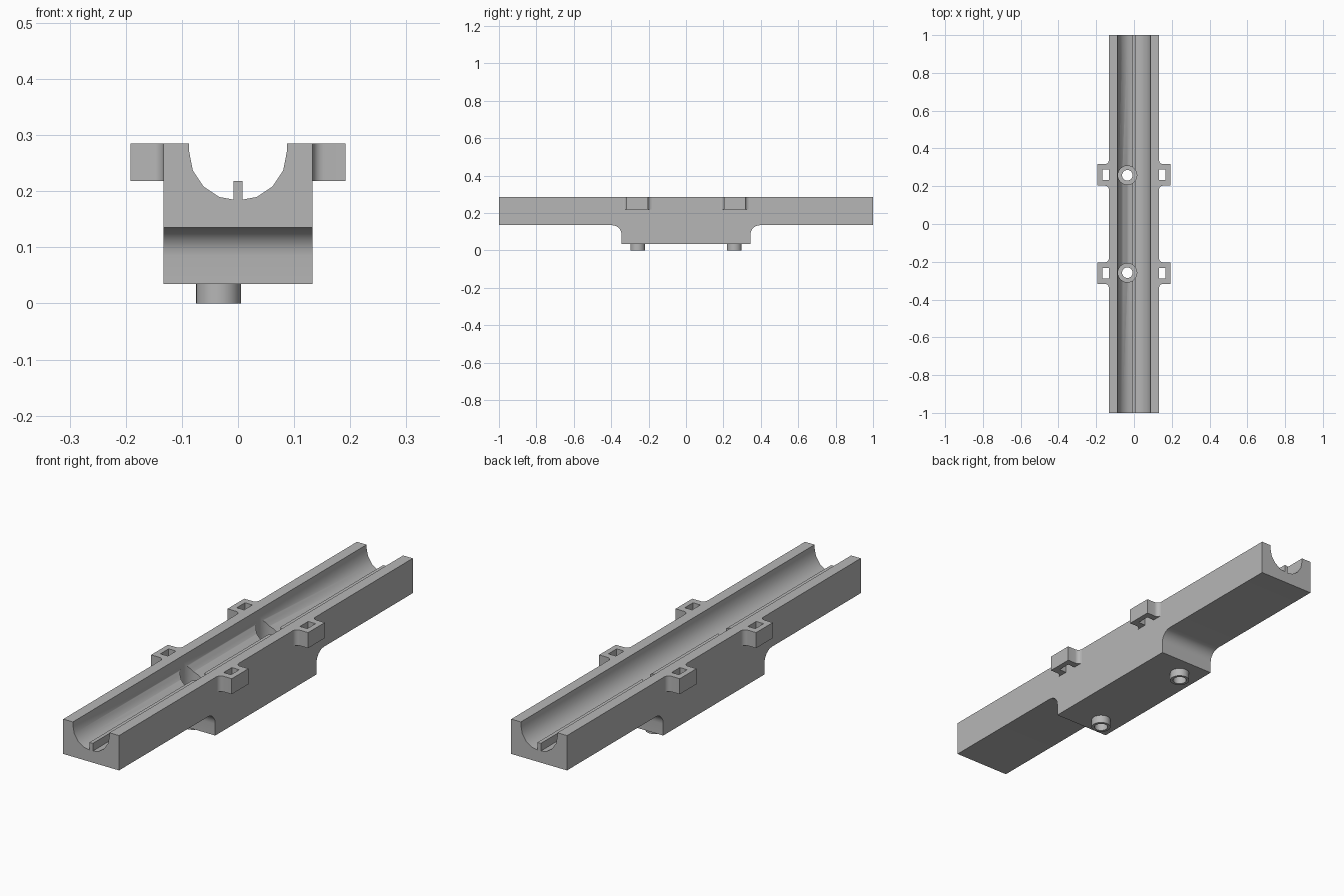
import bpy, bmesh
from math import sin, cos, pi, radians

cube = bpy.data.objects.get("Cube")
if cube:
    bpy.data.objects.remove(cube, do_unlink=True)

grey = bpy.data.materials.new("plain grey")
grey.use_nodes = True
grey.diffuse_color = (0.47, 0.47, 0.47, 1)
grey.node_tree.nodes["Principled BSDF"].inputs["Base Color"].default_value = (0.47, 0.47, 0.47, 1)


def prism(name, profile, place, start, end):
    """Extrude a 2D outline; place(a, b, t) maps it into space."""
    bm = bmesh.new()
    low = [bm.verts.new(place(a, b, start)) for a, b in profile]
    high = [bm.verts.new(place(a, b, end)) for a, b in profile]
    bm.faces.new(low)
    bm.faces.new(high)
    n = len(profile)
    for i in range(n):
        j = (i + 1) % n
        bm.faces.new((low[i], low[j], high[j], high[i]))
    bmesh.ops.recalc_face_normals(bm, faces=bm.faces)
    mesh = bpy.data.meshes.new(name)
    bm.to_mesh(mesh)
    bm.free()
    mesh.materials.append(grey)
    ob = bpy.data.objects.new(name, mesh)
    bpy.context.collection.objects.link(ob)
    return ob


def along_x(a, b, t):
    return (t, a, b)


def along_y(a, b, t):
    return (a, t, b)


def along_z(a, b, t):
    return (a, b, t)


def arc(cx, cy, r, a0, a1, n):
    return [(cx + r * cos(radians(a0 + (a1 - a0) * i / n)),
             cy + r * sin(radians(a0 + (a1 - a0) * i / n))) for i in range(n + 1)]


def circle(cx, cy, r, n=24):
    return arc(cx, cy, r, 0, 360, n)[:-1]


def rect(x0, x1, y0, y1):
    return [(x0, y0), (x1, y0), (x1, y1), (x0, y1)]


def combine(target, tool, operation):
    """Apply a boolean and discard the tool."""
    tool.hide_render = True
    mod = target.modifiers.new(operation.lower(), 'BOOLEAN')
    mod.operation = operation
    mod.solver = 'EXACT'
    mod.object = tool
    bpy.context.view_layer.objects.active = target
    bpy.ops.object.modifier_apply(modifier=mod.name)
    bpy.data.objects.remove(tool, do_unlink=True)


HALF = 0.133
TOP, BELLY, FOOT = 0.285, 0.135, 0.035
HOLE_X, HOLE_Y, LUG_Y = -0.035, 0.258, 0.26

# Body: side outline with a filleted pedestal under the middle
half_side = [(0.345, FOOT)] + arc(0.395, BELLY - 0.05, 0.05, 180, 90, 8) + [(1, BELLY), (1, TOP)]
side = half_side + [(-y, z) for y, z in reversed(half_side)]
body = prism("body", side, along_x, -HALF, HALF)

# Round-bottomed channel, leaving a thin rib along its floor
channel = arc(0, 0.27, 0.087, 180, 360, 8)
left = [p for p in channel if p[0] < -0.01]
right = [p for p in channel if p[0] > 0.01]
outline = ([(-0.087, 0.32)] + left
           + [(-0.008, 0.185), (-0.008, 0.218), (0.008, 0.218), (0.008, 0.185)]
           + right + [(0.087, 0.32)])
combine(body, prism("channel_cutter", outline, along_y, -1.1, 1.1), 'DIFFERENCE')

# Locating bosses, then counterbored screw holes through them
for s in (-1, 1):
    combine(body, prism("boss", circle(HOLE_X, s * HOLE_Y, 0.04), along_z, 0, 0.06), 'UNION')
for s in (-1, 1):
    combine(body, prism("bore", circle(HOLE_X, s * HOLE_Y, 0.028), along_z, -0.1, 0.4), 'DIFFERENCE')
    combine(body, prism("counterbore", circle(HOLE_X, s * HOLE_Y, 0.05), along_z, 0.145, 0.4), 'DIFFERENCE')


# Side lugs: flared fillets at the root, square slot beside the wall
def lug_arm(sx, y0, y1, flare):
    """One of the two arms of a lug; flare is the direction of its fillet."""
    r = 0.02
    outer, inner = (y1, y0) if flare > 0 else (y0, y1)
    fillet = arc(HALF + r, r, r, 180, 270, 5)
    pts = [(HALF, inner)] + [(x, outer + flare * y) for x, y in fillet]
    pts += [(0.192, outer), (0.192, inner)]
    return [(sx * x, y) for x, y in pts]


for sx, side_name in ((1, "left"), (-1, "right")):
    for sy, end_name in ((-1, "front"), (1, "back")):
        c = sy * LUG_Y
        name = f"{end_name}_{side_name}_lug"
        for flare, tag in ((-1, "front_arm"), (1, "back_arm")):
            y0, y1 = sorted((c + flare * 0.028, c + flare * 0.057))
            arm = prism(f"{name}_{tag}", lug_arm(sx, y0, y1, flare), along_z, 0.218, TOP)
            if flare < 0:
                lug = arm
            else:
                combine(lug, arm, 'UNION')
        x0, x1 = sorted((sx * 0.168, sx * 0.192))
        web = prism(name + "_web", rect(x0, x1, c - 0.028, c + 0.028), along_z, 0.218, TOP)
        combine(lug, web, 'UNION')
        lug.name = name

# Smooth curved surfaces, keep edges crisp
bpy.ops.object.select_all(action='DESELECT')
for ob in bpy.context.collection.objects:
    if ob.type == 'MESH' and ob.data.materials and ob.data.materials[0] == grey:
        ob.select_set(True)
bpy.context.view_layer.objects.active = body
bpy.ops.object.shade_smooth_by_angle(angle=radians(32))
